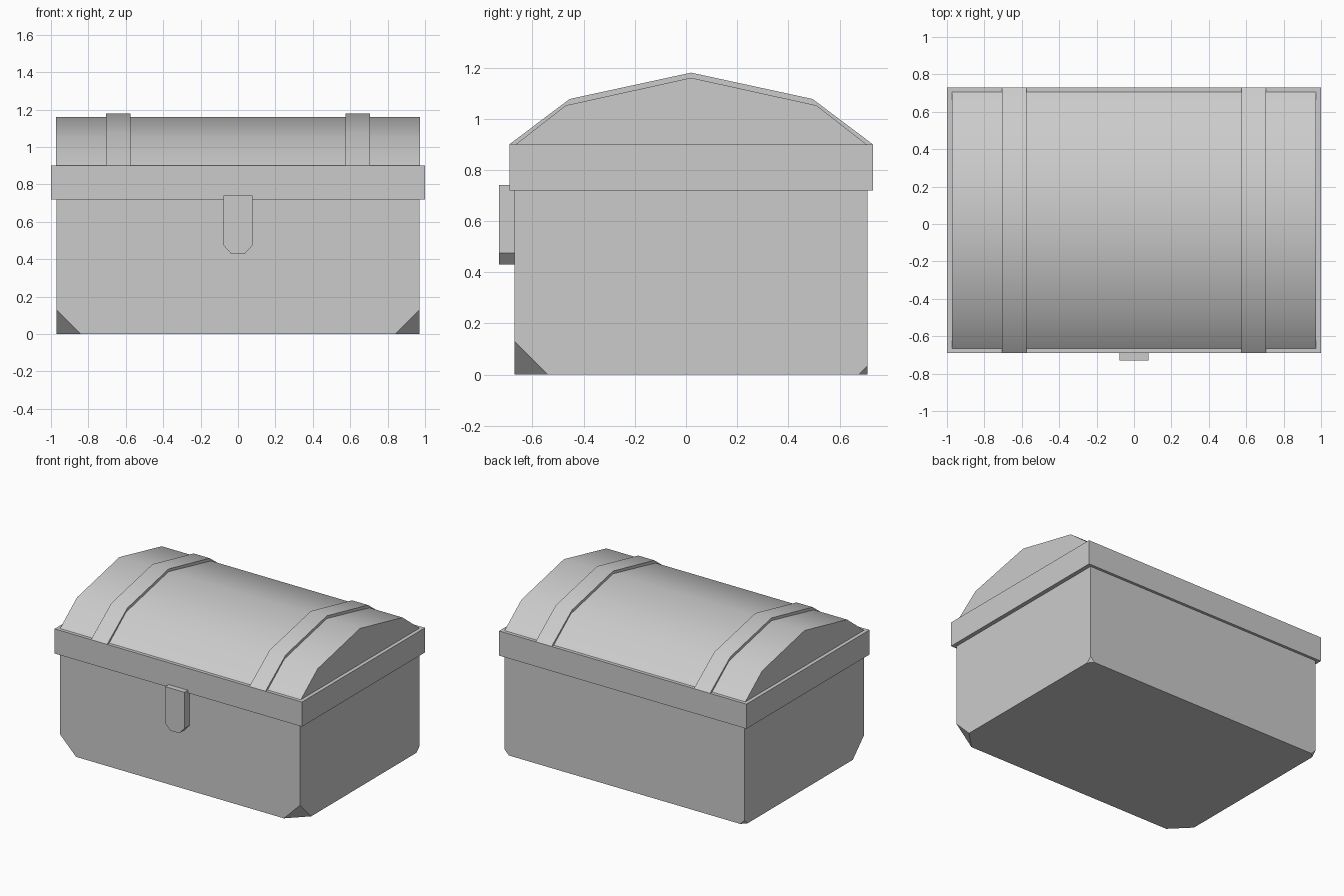
import bpy, bmesh
from mathutils import Vector

if "Cube" in bpy.data.objects:
    bpy.data.objects.remove(bpy.data.objects["Cube"])

CY = 0.02  # depth centre of the box (the latch sticks out in front)


def finish(name, bm, smooth=False):
    bmesh.ops.recalc_face_normals(bm, faces=bm.faces)
    mesh = bpy.data.meshes.new(name)
    bm.to_mesh(mesh)
    bm.free()
    obj = bpy.data.objects.new(name, mesh)
    bpy.context.collection.objects.link(obj)
    if smooth:
        bpy.ops.object.select_all(action='DESELECT')
        obj.select_set(True)
        bpy.context.view_layer.objects.active = obj
        bpy.ops.object.shade_smooth_by_angle(angle=0.6)
    return obj


def prism(name, profile, direction, smooth=False):
    """Extrude a closed profile of 3D points along a direction."""
    bm = bmesh.new()
    face = bm.faces.new([bm.verts.new(p) for p in profile])
    res = bmesh.ops.extrude_face_region(bm, geom=[face], use_keep_orig=True)
    verts = [g for g in res["geom"] if isinstance(g, bmesh.types.BMVert)]
    bmesh.ops.translate(bm, verts=verts, vec=Vector(direction))
    return finish(name, bm, smooth)


def arch(name, x0, x1, half, shoulder, shoulder_z, top_z):
    """Four-sided barrel section running along x."""
    yz = [(-half, 0.90), (-shoulder, shoulder_z), (0, top_z),
          (shoulder, shoulder_z), (half, 0.90)]
    prism(name, [(x0, CY + y, z) for y, z in yz], (x1 - x0, 0, 0), True)


# Body: box with clipped bottom corners, large in front and small at the back
bm = bmesh.new()
for sx in (-1, 1):
    for sy, cut in ((-1, 0.13), (1, 0.035)):
        x, y = sx * 0.97, CY + sy * 0.69
        for p in ((x, y, 0.72), (x, y, cut),
                  (x - sx * cut, y, 0), (x, y - sy * cut, 0)):
            bm.verts.new(p)
bmesh.ops.convex_hull(bm, input=bm.verts)
bmesh.ops.dissolve_limit(bm, angle_limit=0.02, verts=bm.verts, edges=bm.edges)
finish("chest_body", bm)

# Rim band around the top of the body
prism("lid_rim", [(sx, CY + sy * 0.71, 0.72) for sx, sy in
                  ((-1, -1), (1, -1), (1, 1), (-1, 1))], (0, 0, 0.18))

# Barrel lid and its two straps
arch("barrel_lid", -0.973, 0.973, 0.685, 0.49, 1.052, 1.16)
for side, sx in (("left", -1), ("right", 1)):
    arch(side + "_strap", sx * 0.575, sx * 0.705, 0.71, 0.475, 1.077, 1.18)

# Latch plate with clipped lower corners
prism("latch", [(x, -0.73, z) for x, z in
                ((-0.078, 0.74), (-0.078, 0.475), (-0.037, 0.43),
                 (0.037, 0.43), (0.078, 0.475), (0.078, 0.74))], (0, 0.06, 0))
